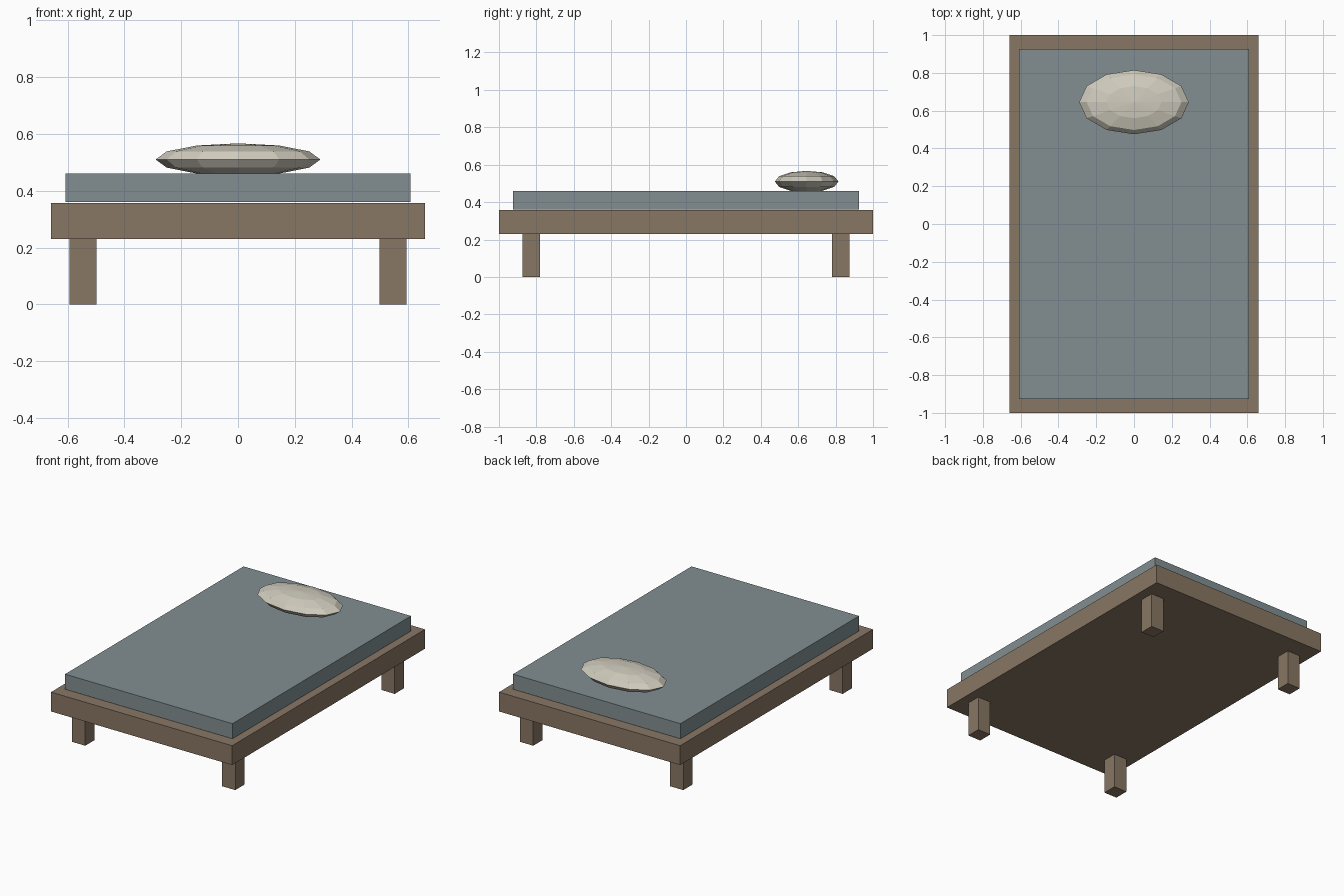
import bpy

if "Cube" in bpy.data.objects:
    bpy.data.objects.remove(bpy.data.objects["Cube"])


def material(name, rgb):
    mat = bpy.data.materials.new(name)
    mat.diffuse_color = (*rgb, 1.0)
    mat.use_nodes = True
    mat.node_tree.nodes["Principled BSDF"].inputs["Base Color"].default_value = mat.diffuse_color
    return mat


wood = material("wood", (0.25, 0.184, 0.127))
fabric = material("blue_grey_fabric", (0.223, 0.275, 0.288))
linen = material("linen", (0.63, 0.60, 0.51))


def finish(name, scale, mat):
    obj = bpy.context.object
    obj.name = name
    obj.scale = scale
    bpy.ops.object.transform_apply(location=False, rotation=False, scale=True)
    obj.data.materials.append(mat)
    return obj


def box(name, x, y, z0, z1, sx, sy, mat):
    bpy.ops.mesh.primitive_cube_add(size=1, location=(x, y, (z0 + z1) / 2))
    return finish(name, (sx, sy, z1 - z0), mat)


# Frame and mattress
box("bed_frame", 0, 0, 0.23, 0.357, 1.316, 2.0, wood)
box("mattress", 0, 0, 0.361, 0.46, 1.216, 1.852, fabric)

# Four legs
for side, sx in (("left", -1), ("right", 1)):
    for end, sy in (("front", -1), ("back", 1)):
        box(f"{end}_{side}_leg", sx * 0.545, sy * 0.827, 0, 0.23, 0.095, 0.095, wood)

# Low-poly pillow, slightly sunk into the mattress
bpy.ops.mesh.primitive_uv_sphere_add(segments=12, ring_count=6, radius=1,
                                     location=(0, 0.645, 0.51))
finish("pillow", (0.29, 0.17, 0.057), linen)
